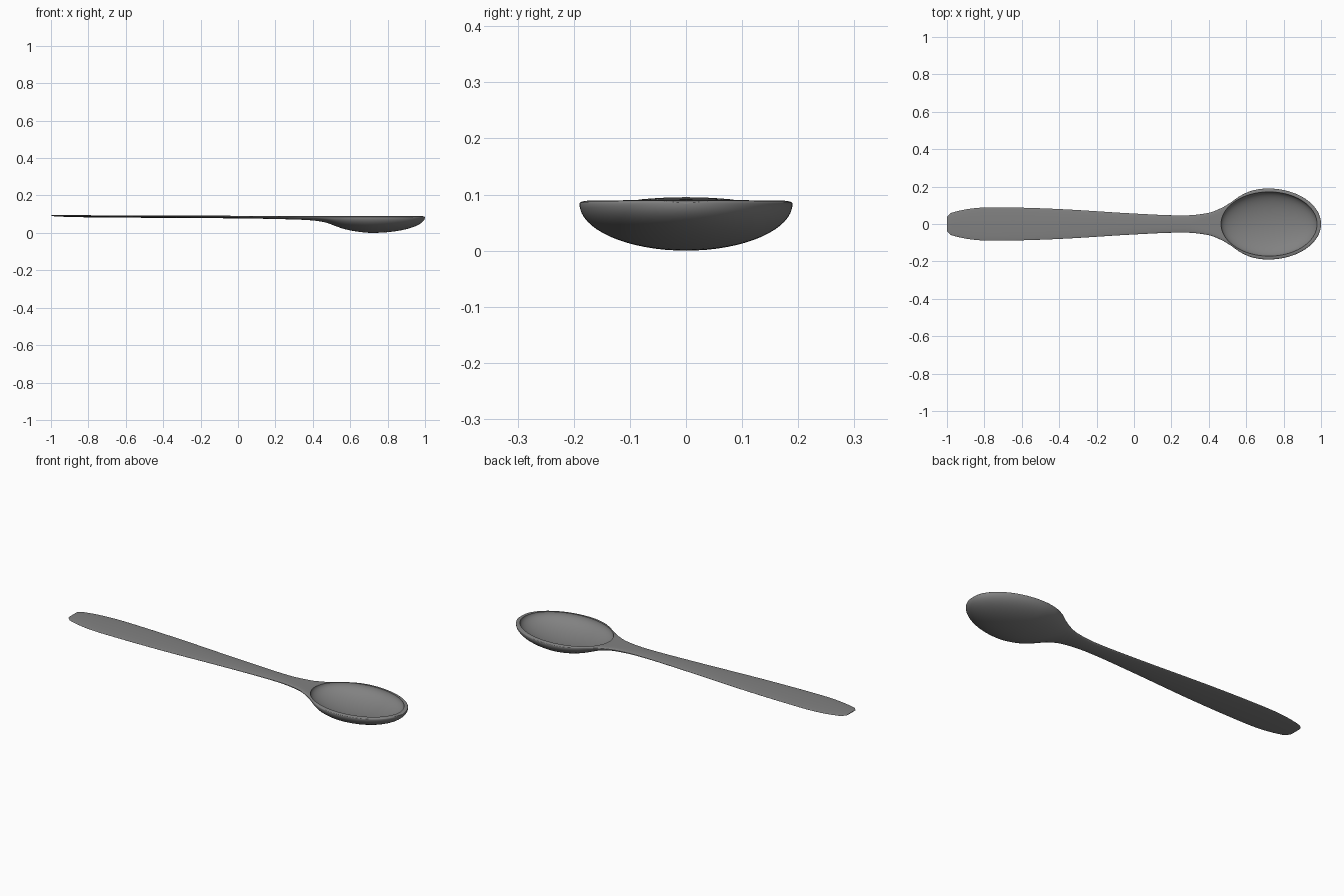
import bpy, bmesh, math

if "Cube" in bpy.data.objects:
    bpy.data.objects.remove(bpy.data.objects["Cube"])

BX, BL = 0.716, 0.284  # widest bowl station, length of bowl nose
RIM, LIP = 0.09, 0.084  # top of rim, height of its outer edge

# x, half width, bottom z, edge z, top z
STATIONS = [
    (-1.00, 0.038, 0.0910, 0.0925, 0.0940), (-0.975, 0.060, 0.0880, 0.0910, 0.0952),
    (-0.85, 0.085, 0.0840, 0.0895, 0.0945), (-0.70, 0.089, 0.0825, 0.0890, 0.0940),
    (-0.40, 0.080, 0.0800, 0.0875, 0.0925), (0.00, 0.056, 0.0775, 0.0860, 0.0915),
    (0.27, 0.046, 0.0725, 0.0850, 0.0905), (0.40, 0.060, 0.0665, LIP, RIM),
    (0.47, 0.087, 0.0550, LIP, RIM), (0.52, 0.117, 0.0370, LIP, RIM),
    (0.567, 0.150, 0.0210, LIP, RIM), (0.63, 0.178, 0.0080, LIP, RIM),
    (BX, 0.190, 0.0, LIP, RIM),
]


def smooth(i, t, k):
    """Cubic interpolation between stations i and i + 1 of column k."""
    def slope(j):
        if j == len(STATIONS) - 1:
            return 0.0
        a, b = max(j - 1, 0), j + 1
        return (STATIONS[b][k] - STATIONS[a][k]) / (STATIONS[b][0] - STATIONS[a][0])
    p, q = STATIONS[i], STATIONS[i + 1]
    h = q[0] - p[0]
    return ((2*t**3 - 3*t**2 + 1) * p[k] + (t**3 - 2*t**2 + t) * h * slope(i)
            + (3*t**2 - 2*t**3) * q[k] + (t**3 - t**2) * h * slope(i + 1))


# Handle and neck sections, then the elliptical bowl nose
sections = []
for i in range(len(STATIONS) - 1):
    for s in range(5):
        t = s / 5
        x = STATIONS[i][0] + t * (STATIONS[i + 1][0] - STATIONS[i][0])
        sections.append((x, *[smooth(i, t, k) for k in (1, 2, 3, 4)]))
for s in range(29):
    a = math.radians(89) * s / 28
    c = math.cos(a)
    top = LIP + (RIM - LIP) * math.sqrt(1 - math.sin(a) ** 28)
    sections.append((BX + BL * math.sin(a), 0.19 * c, LIP * (1 - c), LIP, top))

# Spoon body: loft of half-elliptical sections, flatter on top towards the bowl
bm = bmesh.new()
N = 64
rings = []
for x, w, bottom, edge, top in sections:
    power = 2 + 14 * min(max((x - 0.3) / 0.25, 0), 1)
    ring = []
    for j in range(N):
        a = 2 * math.pi * j / N
        c, s = math.cos(a), math.sin(a)
        if s > 0:
            z = edge + (top - edge) * math.sqrt(max(1 - abs(c) ** power, 0))
        else:
            z = edge + (edge - bottom) * s
        ring.append(bm.verts.new((x, w * c, z)))
    rings.append(ring)
for r0, r1 in zip(rings, rings[1:]):
    for j in range(N):
        k = (j + 1) % N
        bm.faces.new((r0[j], r0[k], r1[k], r1[j]))
bm.faces.new(rings[0])
bm.faces.new(rings[-1])
bmesh.ops.recalc_face_normals(bm, faces=bm.faces)
mesh = bpy.data.meshes.new("spoon")
bm.to_mesh(mesh)
bm.free()
spoon = bpy.data.objects.new("spoon", mesh)
bpy.context.collection.objects.link(spoon)

# Dark grey finish
finish = bpy.data.materials.new("dark_grey")
finish.diffuse_color = (0.22, 0.22, 0.22, 1)
finish.use_nodes = True
finish.node_tree.nodes["Principled BSDF"].inputs["Base Color"].default_value = finish.diffuse_color
mesh.materials.append(finish)

# Bowl hollow: ellipsoid cutter
bpy.ops.mesh.primitive_uv_sphere_add(segments=96, ring_count=47, location=(0.722, 0, RIM + 0.0005))
cutter = bpy.context.object
cutter.name = "bowl_cutter"
cutter.scale = (0.257, 0.172, 0.073)
cutter.hide_render = True
cutter.data.materials.append(finish)

bpy.ops.object.select_all(action='DESELECT')
bpy.context.view_layer.objects.active = spoon
spoon.select_set(True)
cut = spoon.modifiers.new("hollow", 'BOOLEAN')
cut.operation = 'DIFFERENCE'
cut.solver = 'EXACT'
cut.object = cutter
bpy.ops.object.modifier_apply(modifier=cut.name)
bpy.data.objects.remove(cutter)
bpy.ops.object.shade_smooth_by_angle(angle=math.radians(40))
